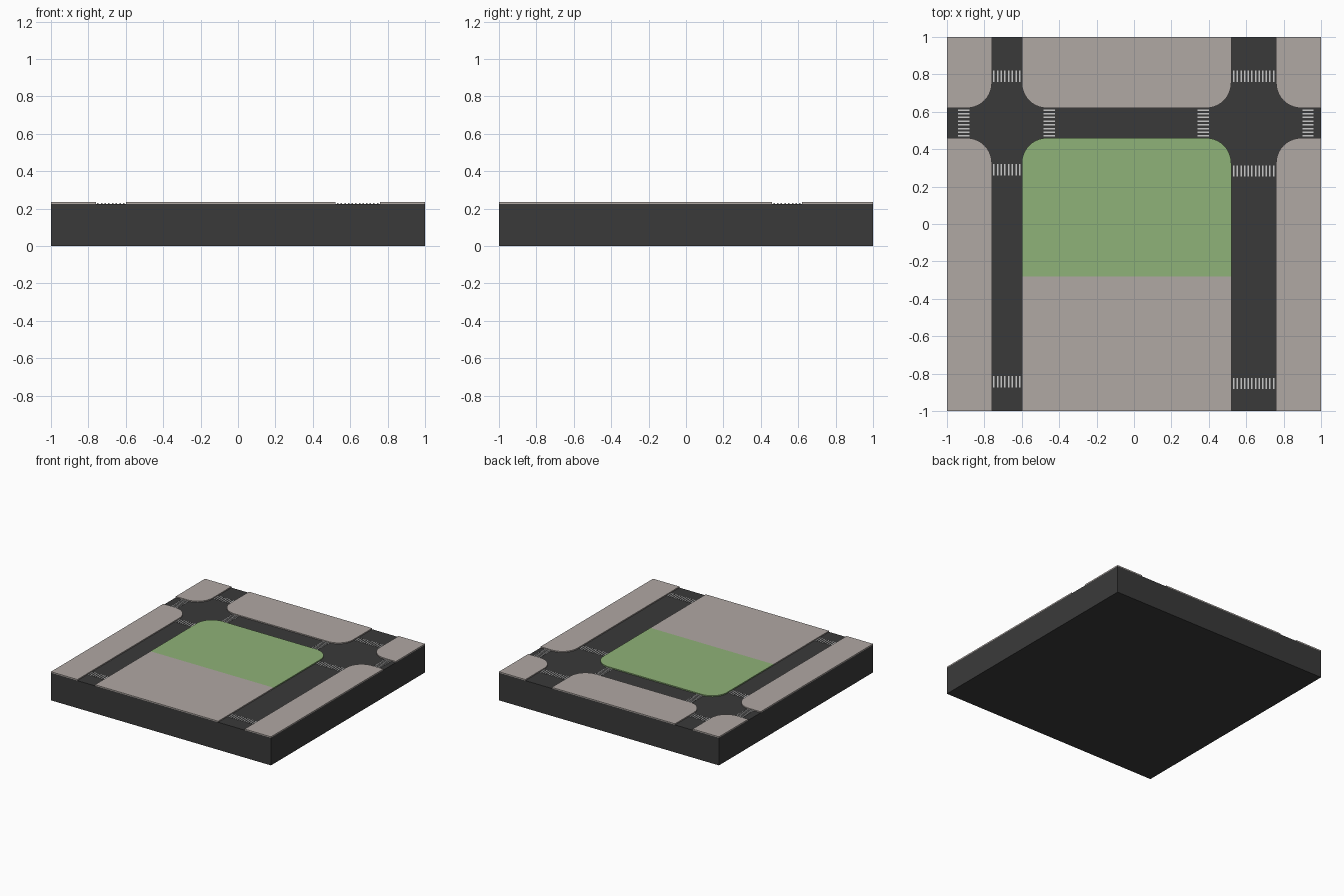
import bpy, bmesh, math

if "Cube" in bpy.data.objects:
    bpy.data.objects.remove(bpy.data.objects["Cube"])

ROAD_Z, TOP_Z, RADIUS = 0.226, 0.235, 0.135


def material(name, color):
    m = bpy.data.materials.new(name)
    m.diffuse_color = (*color, 1)
    m.use_nodes = True
    m.node_tree.nodes["Principled BSDF"].inputs["Base Color"].default_value = m.diffuse_color
    return m


ASPHALT = material("asphalt", (0.042, 0.042, 0.042))
PAVING = material("paving", (0.434, 0.392, 0.371))
GRASS = material("grass", (0.275, 0.445, 0.188))
PAINT = material("paint", (0.65, 0.65, 0.65))


def finish(name, bm, mat):
    bmesh.ops.recalc_face_normals(bm, faces=bm.faces)
    mesh = bpy.data.meshes.new(name)
    bm.to_mesh(mesh)
    bm.free()
    mesh.materials.append(mat)
    ob = bpy.data.objects.new(name, mesh)
    bpy.context.collection.objects.link(ob)
    return ob


def slab(bm, x0, x1, y0, y1, z0, z1, rounded=(), steps=10):
    """Extruded rectangle; rounded lists corners 0-3 counter-clockwise from (x0, y0)."""
    corners = [(x0, y0, 1, 1), (x1, y0, -1, 1), (x1, y1, -1, -1), (x0, y1, 1, -1)]
    pts = []
    for i, (x, y, sx, sy) in enumerate(corners):
        if i not in rounded:
            pts.append((x, y))
            continue
        for k in range(steps + 1):
            a = math.pi + (i + k / steps) * math.pi / 2
            pts.append((x + RADIUS * (sx + math.cos(a)), y + RADIUS * (sy + math.sin(a))))
    face = bm.faces.new([bm.verts.new((x, y, z0)) for x, y in pts])
    ext = bmesh.ops.extrude_face_region(bm, geom=[face], use_keep_orig=True)
    for v in ext["geom"]:
        if isinstance(v, bmesh.types.BMVert):
            v.co.z = z1


def block(name, mat, x0, x1, y0, y1, rounded=()):
    bm = bmesh.new()
    slab(bm, x0, x1, y0, y1, ROAD_Z, TOP_Z, rounded)
    finish(name, bm, mat)


# Road base
bm = bmesh.new()
slab(bm, -1, 1, -1, 1, 0, ROAD_Z)
finish("road_base", bm, ASPHALT)

# Raised pavements and lawn
block("pavement_back_left", PAVING, -1, -0.76, 0.62, 1, (1,))
block("pavement_back", PAVING, -0.60, 0.52, 0.62, 1, (0, 1))
block("pavement_back_right", PAVING, 0.76, 1, 0.62, 1, (0,))
block("pavement_left", PAVING, -1, -0.76, -1, 0.46, (2,))
block("pavement_right", PAVING, 0.76, 1, -1, 0.46, (3,))
block("pavement_centre", PAVING, -0.60, 0.52, -1, -0.28)
block("lawn", GRASS, -0.60, 0.52, -0.28, 0.46, (2, 3))


# Zebra crossings: thin painted stripes side by side across a road
def crossing(name, start, end, along, count, across_x):
    bm = bmesh.new()
    width = 0.008
    for i in range(count):
        s = start + (end - start - width) * i / (count - 1)
        r = (s, s + width, along - 0.03, along + 0.03)
        if not across_x:
            r = r[2:] + r[:2]
        slab(bm, *r, ROAD_Z, ROAD_Z + 0.003)
    finish(name, bm, PAINT)


for i, y in enumerate((0.79, 0.29, -0.843)):
    crossing(f"crossing_left_{i}", -0.753, -0.607, y, 8, True)
for i, y in enumerate((0.79, 0.283, -0.853)):
    crossing(f"crossing_right_{i}", 0.53, 0.75, y, 12, True)
for i, x in enumerate((-0.91, -0.453, 0.37, 0.93)):
    crossing(f"crossing_back_{i}", 0.467, 0.613, x, 8, False)
